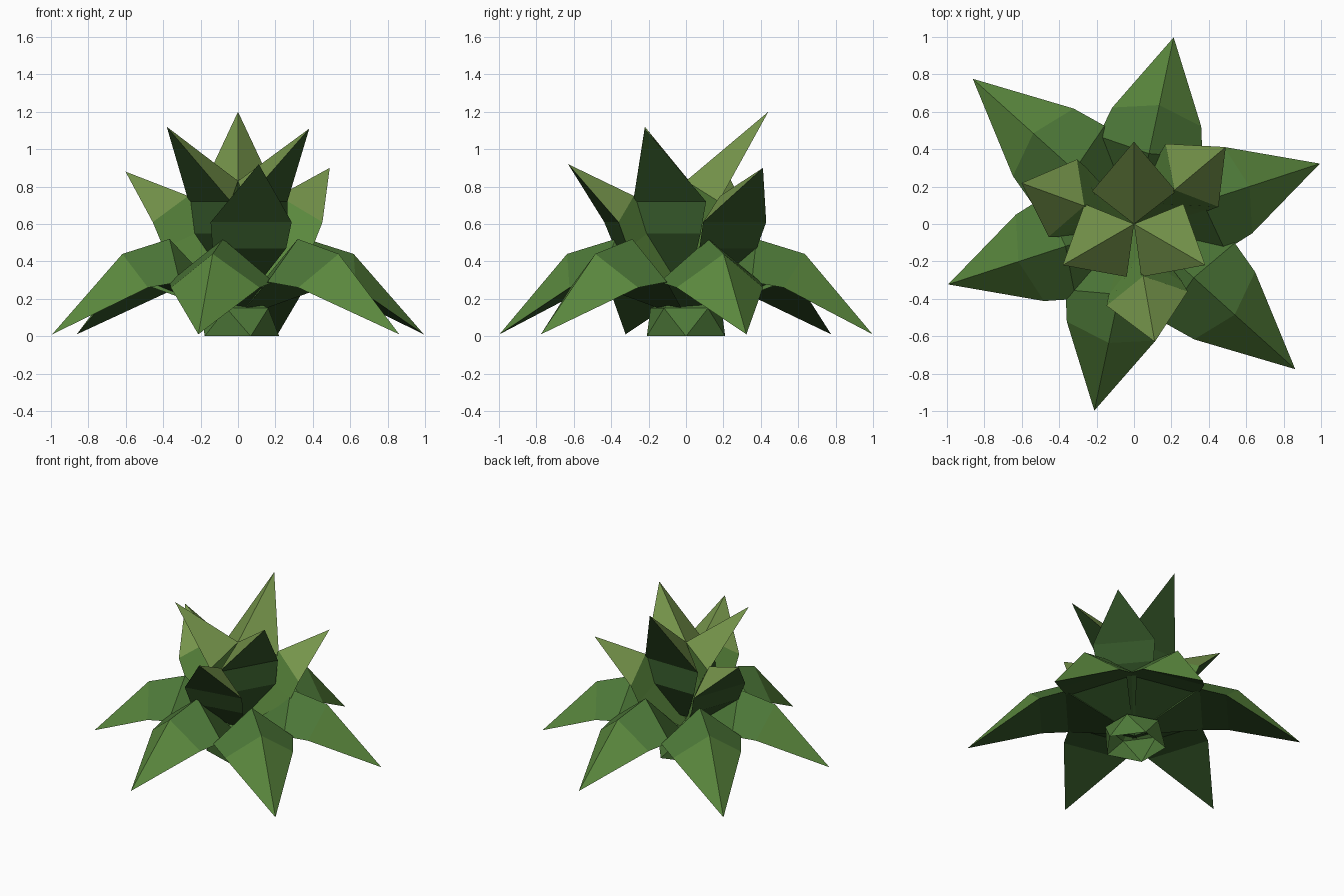
import bpy, bmesh
from math import sin, cos, radians

if "Cube" in bpy.data.objects:
    bpy.data.objects.remove(bpy.data.objects["Cube"])


def paint(name, rgb):
    mat = bpy.data.materials.new(name)
    mat.diffuse_color = (*rgb, 1)
    mat.use_nodes = True
    mat.node_tree.nodes["Principled BSDF"].inputs["Base Color"].default_value = mat.diffuse_color
    return mat


blade = paint("blade_green", (0.105, 0.25, 0.048))
base = paint("base_green", (0.075, 0.19, 0.04))
under = paint("underside_green", (0.035, 0.095, 0.022))
young = paint("young_green", (0.18, 0.3, 0.07))


def finish(name, bm, mats):
    bmesh.ops.recalc_face_normals(bm, faces=bm.faces)
    mesh = bpy.data.meshes.new(name)
    bm.to_mesh(mesh)
    bm.free()
    for mat in mats:
        mesh.materials.append(mat)
    obj = bpy.data.objects.new(name, mesh)
    bpy.context.collection.objects.link(obj)
    return obj


def leaf(name, angle, sections, tip, mats, stretch=1.0):
    """Closed ridged leaf: each section is (ridge r, ridge z, edge r, edge z, half width)."""
    a = radians(angle)
    bm = bmesh.new()

    def vert(r, side, z):
        return bm.verts.new((r * cos(a) - side * sin(a), r * sin(a) + side * cos(a), z))

    def face(slot, *verts):
        bm.faces.new(verts).material_index = slot

    rows = [(vert(er * stretch, -w, ez), vert(rr * stretch, 0, rz), vert(er * stretch, w, ez))
            for rr, rz, er, ez, w in sections]
    end = vert(tip[0], 0, tip[1])
    # ridged upper side (two strips) and flat underside
    for p, q, slot in ((0, 1, 0), (1, 2, 0), (2, 0, 2)):
        for low, high in zip(rows, rows[1:]):
            face(slot, low[q], low[p], high[p], high[q])
        face(slot or 1, rows[-1][q], rows[-1][p], end)
    face(2, *rows[0])
    return finish(name, bm, mats)


# Outer drooping leaves, two opposite ones longer
outer = [(0.03, 0.16, 0.05, 0.12, 0.04),
         (0.385, 0.52, 0.42, 0.29, 0.285),
         (0.65, 0.44, 0.585, 0.26, 0.243)]
for i in range(6):
    leaf(f"outer_leaf_{i + 1}", 18 + 60 * i, outer, ((1.045, 1.02, 1.16)[i % 3], 0.01),
         (base, blade, under), 1.115 if i % 3 == 2 else 1.0)

# Middle leaves, pointing outward and up
middle = [(0.0, 0.24, 0.04, 0.2, 0.04),
          (0.17, 0.58, 0.35, 0.47, 0.2),
          (0.283, 0.75, 0.405, 0.61, 0.22)]
for i, tip_z in enumerate((0.90, 0.88, 0.92)):
    leaf(f"middle_leaf_{i + 1}", 40 + 120 * i, middle, (0.64, tip_z), (blade, young, under))

# Upright crown leaves
crown = [(0.0, 0.32, 0.04, 0.28, 0.04),
         (0.01, 0.64, 0.19, 0.55, 0.2),
         (0.0, 0.83, 0.175, 0.72, 0.225)]
for i, tip_z in enumerate((1.2, 1.12, 1.11)):
    leaf(f"crown_leaf_{i + 1}", 90 + 120 * i, crown, (0.44, tip_z), (blade, young, under))

# Five-sided faceted root core, open underneath
bm = bmesh.new()
ring = lambda r, z, turn: [bm.verts.new((r * cos(radians(72 * i + turn)),
                                         r * sin(radians(72 * i + turn)), z))
                           for i in range(5)]
low, high = ring(0.22, 0.0, 0), ring(0.2, 0.15, 36)
top = bm.verts.new((0, 0, 0.24))
for i in range(5):
    j = (i + 1) % 5
    bm.faces.new((low[i], low[j], high[i]))
    bm.faces.new((low[j], high[j], high[i]))
    bm.faces.new((high[i], high[j], top))
finish("root_core", bm, (base,))
